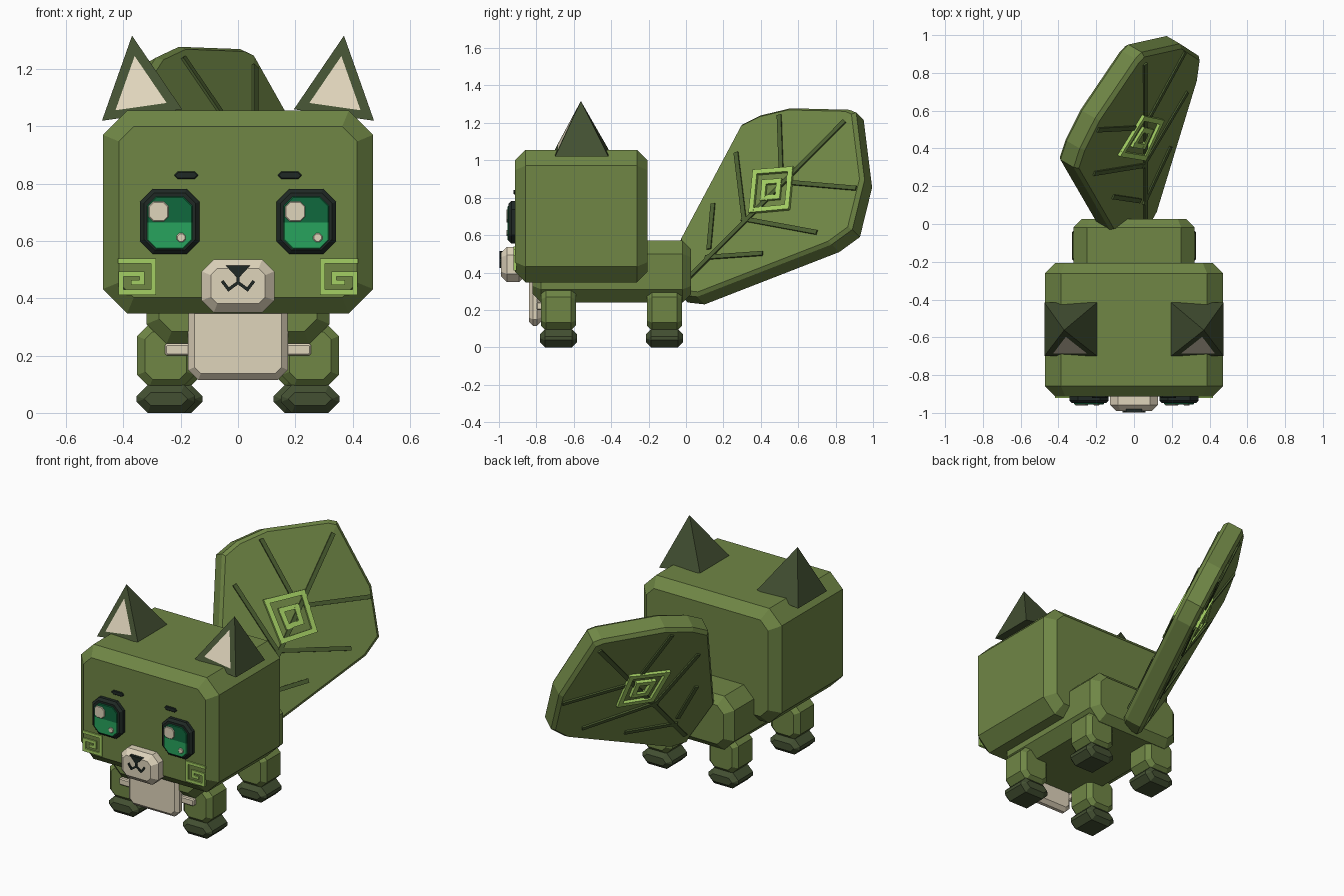
import bpy, bmesh
from mathutils import Vector, Matrix

cube = bpy.data.objects.get("Cube")
if cube:
    bpy.data.objects.remove(cube, do_unlink=True)


def material(name, r, g, b):
    m = bpy.data.materials.new(name)
    m.use_nodes = True
    m.diffuse_color = (r, g, b, 1)
    m.node_tree.nodes["Principled BSDF"].inputs["Base Color"].default_value = (r, g, b, 1)
    return m


moss = material("moss green", .16, .24, .06)
dark = material("dark green", .056, .08, .032)
vein = material("vein green", .07, .112, .03)
lime = material("lime green", .37, .62, .125)
cream = material("cream", .74, .66, .5)
black = material("near black", .014, .022, .018)
iris_top = material("deep emerald", .005, .14, .048)
iris_low = material("bright emerald", .02, .37, .11)


def finish(name, bm, *mats):
    bmesh.ops.recalc_face_normals(bm, faces=bm.faces)
    me = bpy.data.meshes.new(name)
    bm.to_mesh(me)
    bm.free()
    for m in mats:
        me.materials.append(m)
    ob = bpy.data.objects.new(name, me)
    bpy.context.collection.objects.link(ob)
    return ob


def hull(points):
    bm = bmesh.new()
    for p in points:
        bm.verts.new(p)
    bmesh.ops.convex_hull(bm, input=bm.verts)
    bmesh.ops.dissolve_limit(bm, angle_limit=.01, verts=bm.verts, edges=bm.edges)
    return bm


def chamfer_box(x, y, z, cut, bevel):
    """Box whose front outline has its corners cut, with the front and back rims bevelled."""
    c = Vector([(r[0] + r[1]) / 2 for r in (x, y, z)])
    hx, hy, hz = [(r[1] - r[0]) / 2 for r in (x, y, z)]
    pts = []
    for depth, inset in ((hy - bevel, 0), (hy, bevel)):
        px, pz = hx - inset, hz - inset
        k = max(cut - inset * .586, .001)
        for i in (-1, 1):
            for j in (-1, 1):
                for s in (-1, 1):
                    pts.append(c + Vector((i * px, s * depth, j * (pz - k))))
                    pts.append(c + Vector((i * (px - k), s * depth, j * pz)))
    return hull(pts)


def span(s, a, b):
    return tuple(sorted((s * a, s * b)))


def bars(paths, width, normal, depth):
    """Square-section strips along each path, lying flat across the normal."""
    bm = bmesh.new()
    for path in paths:
        for a, b in zip(path, path[1:]):
            a, b = Vector(a), Vector(b)
            d = (b - a).normalized()
            side = normal.cross(d).normalized()
            mat = Matrix((d * ((b - a).length + width), side * width, normal * depth)).transposed().to_4x4()
            mat.translation = (a + b) / 2
            bmesh.ops.create_cube(bm, size=1, matrix=mat)
    return bm


# Head, body, chest and muzzle
finish("head", chamfer_box((-.472, .472), (-.914, -.206), (.347, 1.056), .085, .056), moss)
finish("body", chamfer_box((-.32, .32), (-.82, .027), (.24, .57), .07, .045), moss)
finish("chest", chamfer_box((-.174, .174), (-.84, -.775), (.115, .45), .035, .022), cream)
finish("muzzle", chamfer_box((-.127, .127), (-.99, -.86), (.35, .536), .042, .032), cream)

# Nose and mouth
FRONT = Vector((0, -1, 0))
finish("nose", hull([(x, y, z) for y in (-.998, -.97)
                     for x, z in ((-.043, .515), (.043, .515), (0, .468))]), black)
mouth = [(-.052, .456), (-.033, .431), (0, .455), (.033, .431), (.052, .456)]
finish("mouth", bars([[(x, -.99, z) for x, z in mouth],
                      [(0, -.99, .48), (0, -.99, .455)]], .011, FRONT, .014), black)

SPIRAL = [(.41, .53), (.295, .53), (.295, .421), (.408, .421), (.408, .485), (.335, .485), (.335, .455), (.365, .455)]

for s, side in ((1, "left"), (-1, "right")):
    # Legs and feet
    for end, x, y in (("front", .252, -.682), ("rear", .226, -.115)):
        sx = span(s, x - .1, x + .1)
        finish(f"{side}_{end}_leg", chamfer_box(sx, (y - .094, y + .094), (.09, .31), .042, .027), moss)
        finish(f"{side}_{end}_foot",
               chamfer_box(span(s, x - .102, x + .102), (y - .098, y + .098), (0, .097), .038, .026), dark)
    finish(f"{side}_chest_tuft", chamfer_box(span(s, .16, .255), (-.8, -.75), (.2, .242), .006, .006), cream)

    # Eye: frame, two-tone iris and highlights
    e = s * .2385
    finish(f"{side}_eye_frame", chamfer_box((e - .104, e + .104), (-.948, -.89), (.555, .782), .045, .014), black)
    bm = chamfer_box((e - .079, e + .079), (-.955, -.92), (.572, .755), .032, .003)
    bmesh.ops.bisect_plane(bm, geom=bm.verts[:] + bm.edges[:] + bm.faces[:],
                           plane_co=(0, 0, .665), plane_no=(0, 0, 1))
    for f in bm.faces:
        f.material_index = int(f.calc_center_median().z < .665)
    finish(f"{side}_iris", bm, iris_top, iris_low)
    finish(f"{side}_large_highlight",
           chamfer_box((e - .074, e - .004), (-.961, -.945), (.668, .738), .017, .003), cream)
    finish(f"{side}_small_highlight",
           chamfer_box((e + .024, e + .056), (-.961, -.945), (.596, .628), .01, .003), cream)
    finish(f"{side}_brow", chamfer_box(span(s, .14, .222), (-.922, -.89), (.817, .842), .011, .003), black)

    # Cheek spiral
    finish(f"{side}_cheek_spiral", bars([[(s * x, -.914, z) for x, z in SPIRAL]], .018, FRONT, .016), lime)

    # Ear with its inner face
    bm = hull([(s * x, y, z) for x, z in ((.475, 1.02), (.195, 1.06)) for y in (-.7, -.415)]
              + [(s * .37, -.562, 1.317)])
    bm.normal_update()
    front = min(bm.faces, key=lambda f: f.normal.y)
    bmesh.ops.inset_individual(bm, faces=[front], thickness=.033, use_even_offset=True)
    front.material_index = 1
    finish(f"{side}_ear", bm, dark, cream)

# Leaf tail: two slanted halves folded along the stem, described by their side outline
SLANT = Vector((1, -.58, .58)).normalized()
HALF = .065


def on_leaf(y, z, offset=0):
    u = y - z + .305
    return Vector((.005 + u * (.66 if u < 0 else .5), y, z)) + SLANT * offset


def from_face(y, z):
    # point on the leaf's outer face, moved to its middle layer
    return on_leaf(y - SLANT.y * HALF, z - SLANT.z * HALF)


tip, base = (.93, 1.235), (-.01, .295)
upper = [base, (-.01, .55), (.32, 1.17), (.42, 1.22), (.58, 1.258), (.895, 1.25), tip]
lower = [tip, (.975, .875), (.91, .61), (.8, .53), (.08, .25), (-.01, .26), base]
cy, cz = .45, .755
for name, outline in (("leaf_upper_half", upper), ("leaf_lower_half", lower)):
    pts = []
    for s in (-1, 1):
        for y, z in outline:
            pts.append(on_leaf(y, z, .045 * s))
            pts.append(on_leaf(cy + (y - cy) * .965, cz + (z - cz) * .965, HALF * s))
    finish(name, hull(pts), moss)

# Raised veins and diamond emblem, standing out on both leaf faces
veins = [(.02, .375, .84, 1.2), (.31, .7, .27, 1.03), (.125, .535, .145, .755), (.31, .685, .69, .615),
         (.115, .48, .4, .5), (.51, .95, .5, 1.23), (.555, .88, .9, .85)]
finish("leaf_veins", bars([[from_face(a, b), from_face(c, d)] for a, b, c, d in veins], .025, SLANT, .148), vein)

corners = [from_face(*c) for c in ((.375, .932), (.565, .947), (.545, .745), (.355, .727))]
mid = sum(corners, Vector()) / 4
rings = []
for k in (1, .42):
    ring = [mid + (c - mid) * k for c in corners]
    rings.append(ring + ring[:1])
finish("leaf_emblem", bars(rings, .028, SLANT, .165), lime)
